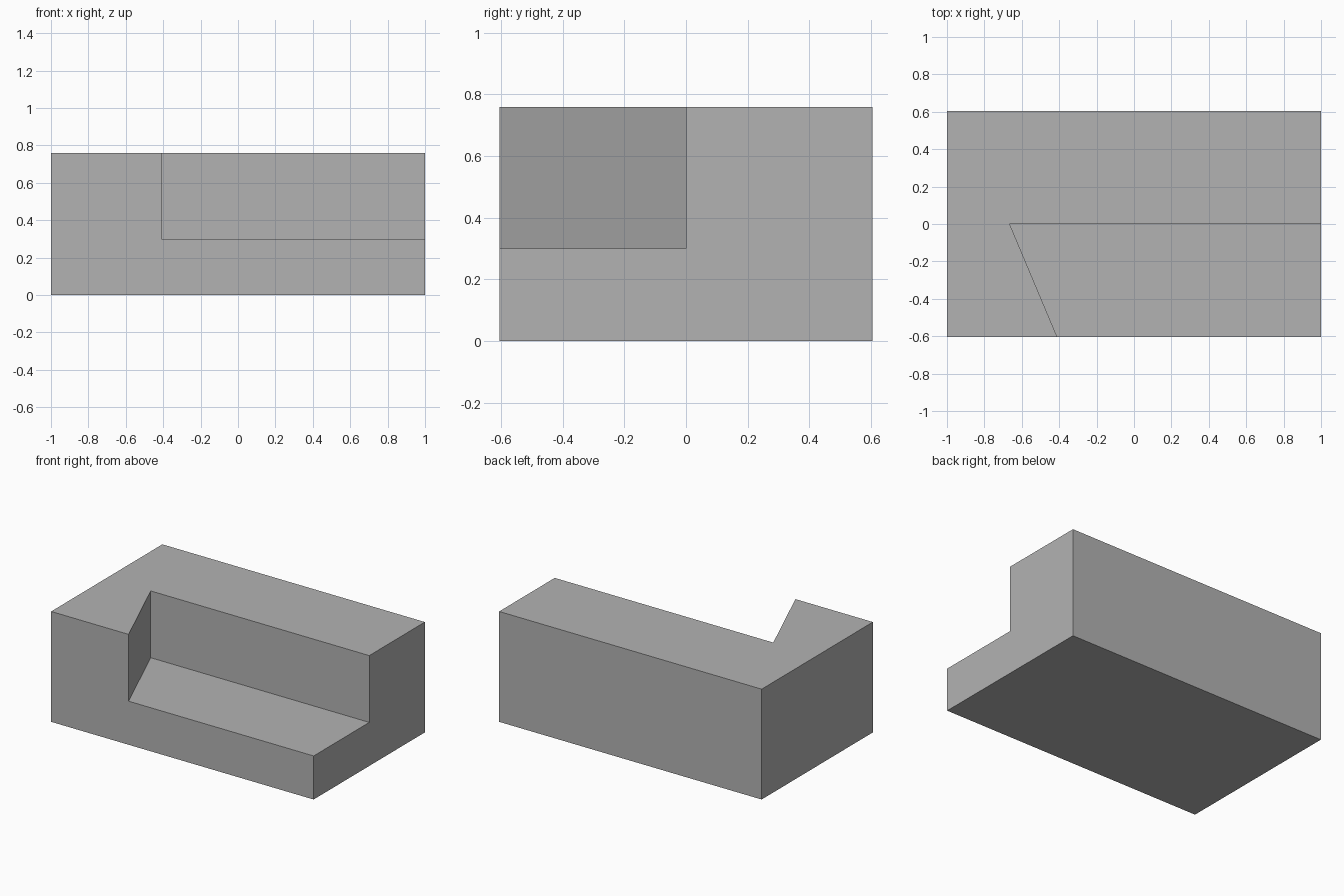
import bpy
import bmesh
from mathutils import Vector

cube = bpy.data.objects.get("Cube")
if cube:
    bpy.data.objects.remove(cube, do_unlink=True)

# Half sizes and heights
X, Y = 1.0, 0.605
LEDGE, TOP = 0.30, 0.76
INNER, OUTER = -0.665, -0.41   # slanted notch wall, back and front ends

# Plain grey material
grey = bpy.data.materials.new("plain grey")
grey.use_nodes = True
colour = (0.45, 0.45, 0.45, 1.0)
grey.diffuse_color = colour
grey.node_tree.nodes["Principled BSDF"].inputs["Base Color"].default_value = colour


def raise_faces(bm, faces, height):
    """Extrude faces upwards and return the new top faces."""
    out = bmesh.ops.extrude_face_region(bm, geom=faces)["geom"]
    verts = [g for g in out if isinstance(g, bmesh.types.BMVert)]
    bmesh.ops.translate(bm, verts=verts, vec=Vector((0, 0, height)))
    return [g for g in out if isinstance(g, bmesh.types.BMFace)]


# Footprint: full-height L shape plus the low ledge
bm = bmesh.new()
outline = [(-X, -Y), (OUTER, -Y), (INNER, 0), (X, 0), (X, Y), (-X, Y), (X, -Y)]
v = [bm.verts.new((x, y, 0)) for x, y in outline]
floor = [bm.faces.new(v[:6]), bm.faces.new((v[1], v[6], v[3], v[2]))]

# Raise everything to the ledge, keeping a closed underside
bottom = bmesh.ops.duplicate(bm, geom=floor)["geom"]
tops = raise_faces(bm, floor, LEDGE)
bmesh.ops.remove_doubles(bm, verts=bm.verts[:], dist=1e-5)

# Raise only the L shape to full height
tall = max((f for f in bm.faces if all(p.co.z > 0.1 for p in f.verts)),
           key=lambda f: len(f.verts))
bmesh.ops.delete(bm, geom=[f for f in raise_faces(bm, [tall], TOP - LEDGE)
                           if f.calc_center_median().z < LEDGE + 0.01],
                 context="FACES_ONLY")

# Merge coplanar faces into clean flat sides
bmesh.ops.recalc_face_normals(bm, faces=bm.faces[:])
bmesh.ops.dissolve_limit(bm, angle_limit=0.01, verts=bm.verts[:], edges=bm.edges[:])
bmesh.ops.recalc_face_normals(bm, faces=bm.faces[:])

mesh = bpy.data.meshes.new("notched_block")
bm.to_mesh(mesh)
bm.free()
mesh.materials.append(grey)
block = bpy.data.objects.new("notched_block", mesh)
bpy.context.collection.objects.link(block)
